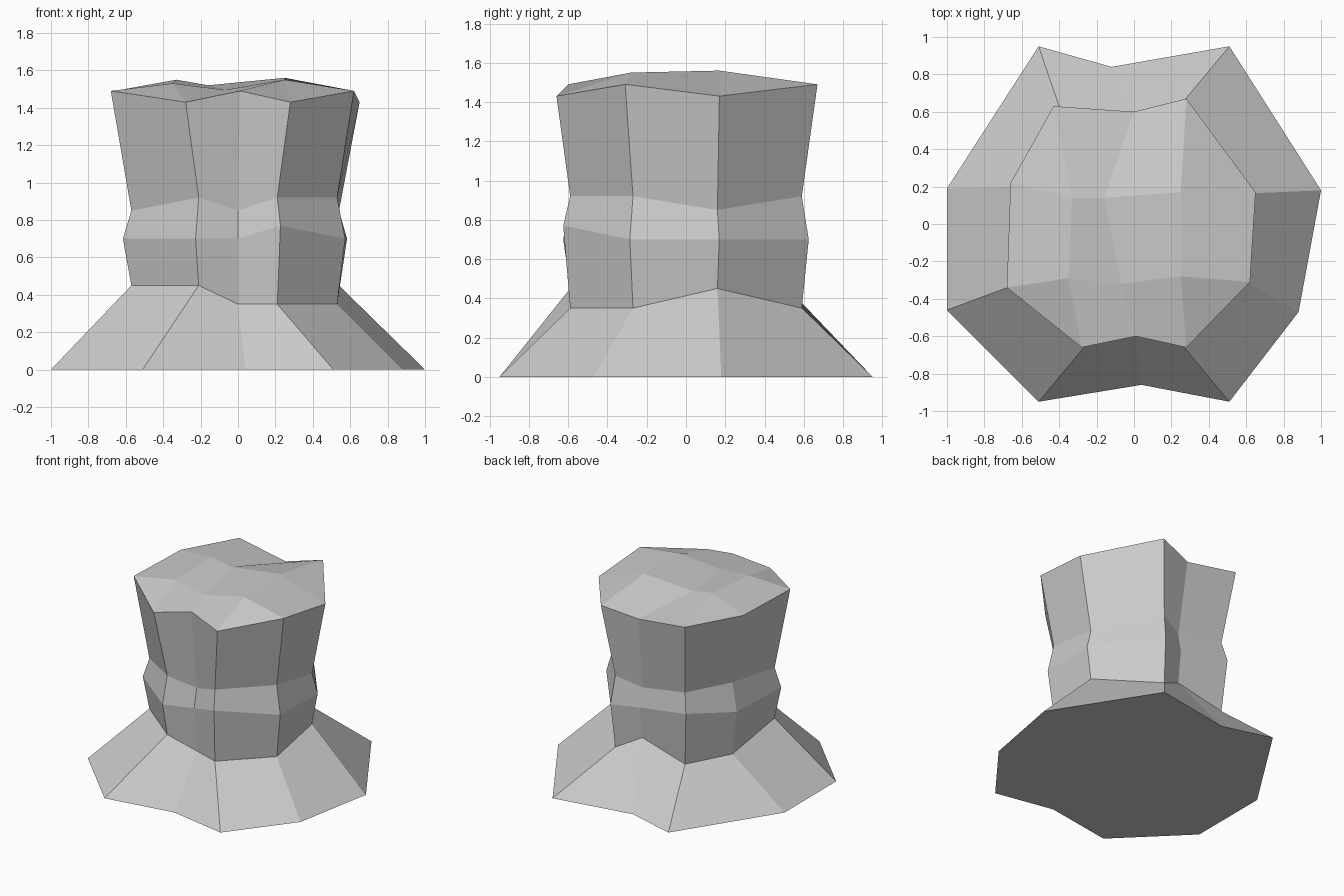
import bpy
import bmesh

default_cube = bpy.data.objects.get("Cube")
if default_cube:
    bpy.data.objects.remove(default_cube, do_unlink=True)

# One plain stone colour
stone = bpy.data.materials.new("stone_grey")
stone.use_nodes = True
stone.diffuse_color = (0.6, 0.6, 0.6, 1)
stone.node_tree.nodes["Principled BSDF"].inputs["Base Color"].default_value = stone.diffuse_color

# Ten-sided outlines, running anticlockwise from the front right corner
foot = [(-.51, -.95), (.04, -.86), (.51, -.95), (.88, -.47), (1, .18),
        (.51, .95), (-.12, .84), (-.51, .95), (-1, .19), (-1, -.46)]
waist = [(-.21, -.59), (0, -.52), (.21, -.59), (.53, -.27), (.54, .16),
         (.21, .59), (.02, .52), (-.37, .54), (-.55, .2), (-.57, -.3)]
rim = [(-.28, -.66), (.01, -.6), (.28, -.66), (.62, -.31), (.65, .17),
       (.28, .67), (0, .6), (-.43, .63), (-.66, .22), (-.68, -.34)]
bulge = [(x * 1.08, y * 1.06) for x, y in waist]

bm = bmesh.new()


def add_ring(outline, height, odd_corners=(), odd_height=0):
    """Add an outline whose odd corners sit at a different height."""
    return [bm.verts.new((x, y, odd_height if i in odd_corners else height))
            for i, (x, y) in enumerate(outline)]


def bridge(lower, upper):
    """Join two outlines with a band of faces."""
    count = len(lower)
    for i in range(count):
        j = (i + 1) % count
        bm.faces.new((lower[i], lower[j], upper[j], upper[i]))


# Flared foot, pinched column with a bulging band, and rim
rings = [
    add_ring(foot, 0),
    add_ring(waist, .35, (0, 4, 6, 9), .45),
    add_ring(bulge, .70, (2, 7), .77),
    add_ring(waist, .92, (1, 4, 6, 9), .85),
    add_ring(rim, 1.49, (0, 2, 4, 6), 1.43),
]
for lower, upper in zip(rings, rings[1:]):
    bridge(lower, upper)
bm.faces.new(reversed(rings[0]))

# Uneven cap: two rows of raised points inside the rim
top = rings[-1]
front = [bm.verts.new(p) for p in
         [(-.35, -.29, 1.53), (-.07, -.32, 1.495), (.25, -.28, 1.55)]]
back = [bm.verts.new(p) for p in
        [(-.33, .14, 1.55), (-.16, .14, 1.52), (.25, .17, 1.56)]]
for i in range(2):
    bm.faces.new((top[i], top[i + 1], front[i + 1], front[i]))
    bm.faces.new((front[i], front[i + 1], back[i + 1], back[i]))
    bm.faces.new((back[i], back[i + 1], top[6 - i], top[7 - i]))
bm.faces.new((top[3], top[4], back[2], front[2]))
bm.faces.new((top[8], top[9], front[0], back[0]))
for a, b, inner in ((2, 3, front[2]), (4, 5, back[2]),
                    (7, 8, back[0]), (9, 0, front[0])):
    bm.faces.new((top[a], top[b], inner))

bmesh.ops.recalc_face_normals(bm, faces=bm.faces)

mesh = bpy.data.meshes.new("rock_pillar")
bm.to_mesh(mesh)
bm.free()
mesh.materials.append(stone)
pillar = bpy.data.objects.new("rock_pillar", mesh)
bpy.context.collection.objects.link(pillar)
